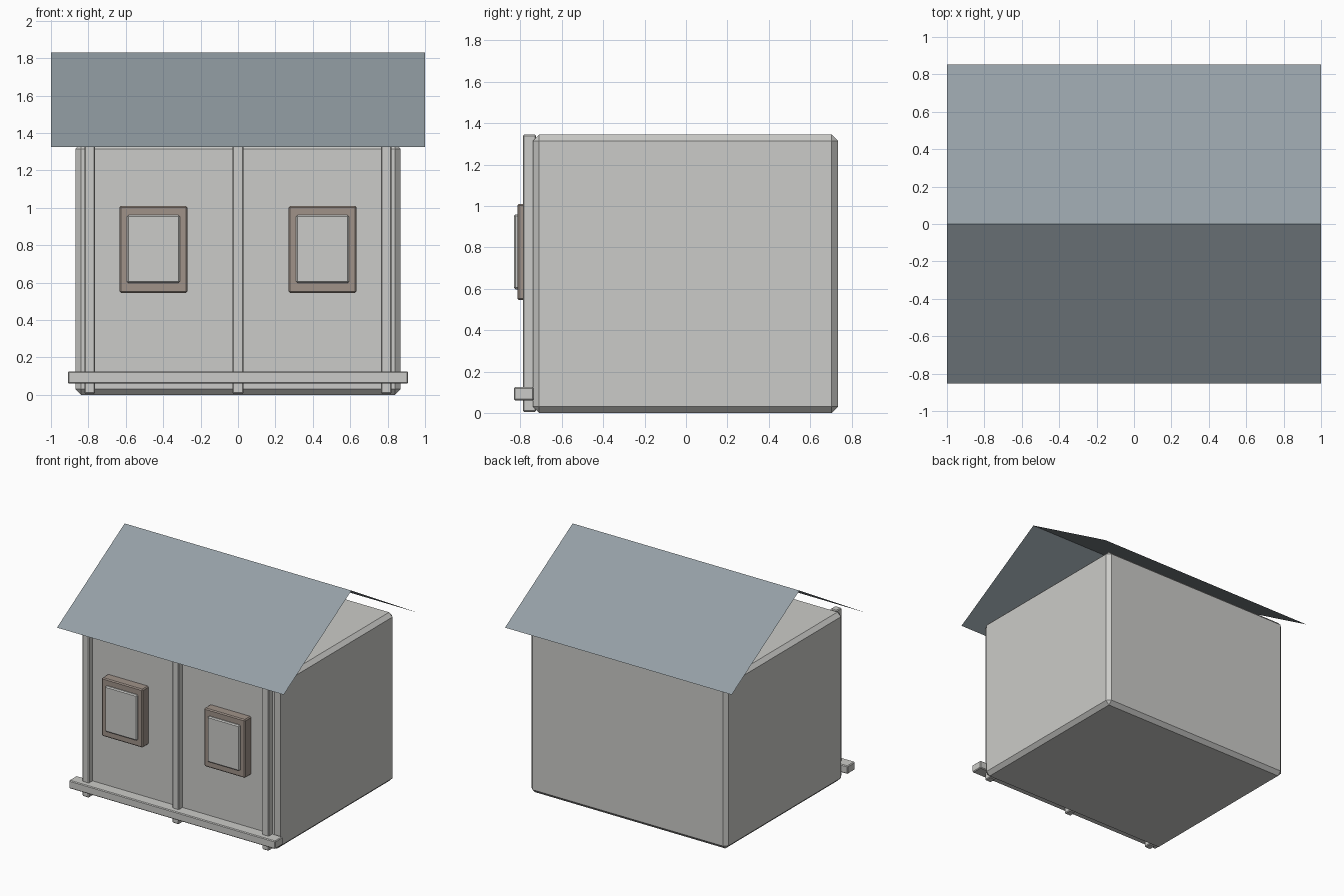
import bpy, bmesh

if "Cube" in bpy.data.objects:
    bpy.data.objects.remove(bpy.data.objects["Cube"])


def material(name, rgb):
    m = bpy.data.materials.new(name)
    m.diffuse_color = (*rgb, 1)
    m.use_nodes = True
    m.node_tree.nodes["Principled BSDF"].inputs["Base Color"].default_value = m.diffuse_color
    return m


wall_grey = material("wall grey", (0.60, 0.60, 0.58))
frame_brown = material("frame brown", (0.35, 0.29, 0.25))
roof_slate = material("roof slate", (0.30, 0.35, 0.38))


def finish(name, bm, mat):
    mesh = bpy.data.meshes.new(name)
    bm.to_mesh(mesh)
    bm.free()
    mesh.materials.append(mat)
    ob = bpy.data.objects.new(name, mesh)
    bpy.context.collection.objects.link(ob)
    return ob


def box(name, lo, hi, mat, bevel):
    """Chamfered box between two corners."""
    bm = bmesh.new()
    bmesh.ops.create_cube(bm, size=1)
    for v in bm.verts:
        v.co = [(a + b) / 2 + c * (b - a) for a, b, c in zip(lo, hi, v.co)]
    bmesh.ops.bevel(bm, geom=bm.edges[:], offset=bevel, segments=1,
                    affect='EDGES', profile=0.5)
    return finish(name, bm, mat)


# House body
box("house_body", (-0.87, -0.74, 0), (0.87, 0.734, 1.345), wall_grey, 0.03)

# Front posts
for side, x in (("left", -0.793), ("middle", 0), ("right", 0.793)):
    box("post_" + side, (x - 0.029, -0.788, 0.005), (x + 0.029, -0.725, 1.345),
        wall_grey, 0.006)

# Rail across the front
box("front_rail", (-0.91, -0.832, 0.06), (0.91, -0.735, 0.124), wall_grey, 0.006)

# Windows: frame with a raised pane
for side, x in (("left", -0.452), ("right", 0.452)):
    box("window_frame_" + side, (x - 0.181, -0.815, 0.545),
        (x + 0.181, -0.73, 1.01), frame_brown, 0.008)
    box("window_pane_" + side, (x - 0.141, -0.832, 0.597),
        (x + 0.141, -0.79, 0.96), wall_grey, 0.008)

# Thin gable roof: one folded sheet
bm = bmesh.new()
profile = ((-0.852, 1.325), (0, 1.83), (0.852, 1.325))
rows = [[bm.verts.new((x, y, z)) for x in (-1, 1)] for y, z in profile]
for a, b in zip(rows, rows[1:]):
    bm.faces.new((a[0], a[1], b[1], b[0]))
finish("roof", bm, roof_slate)
